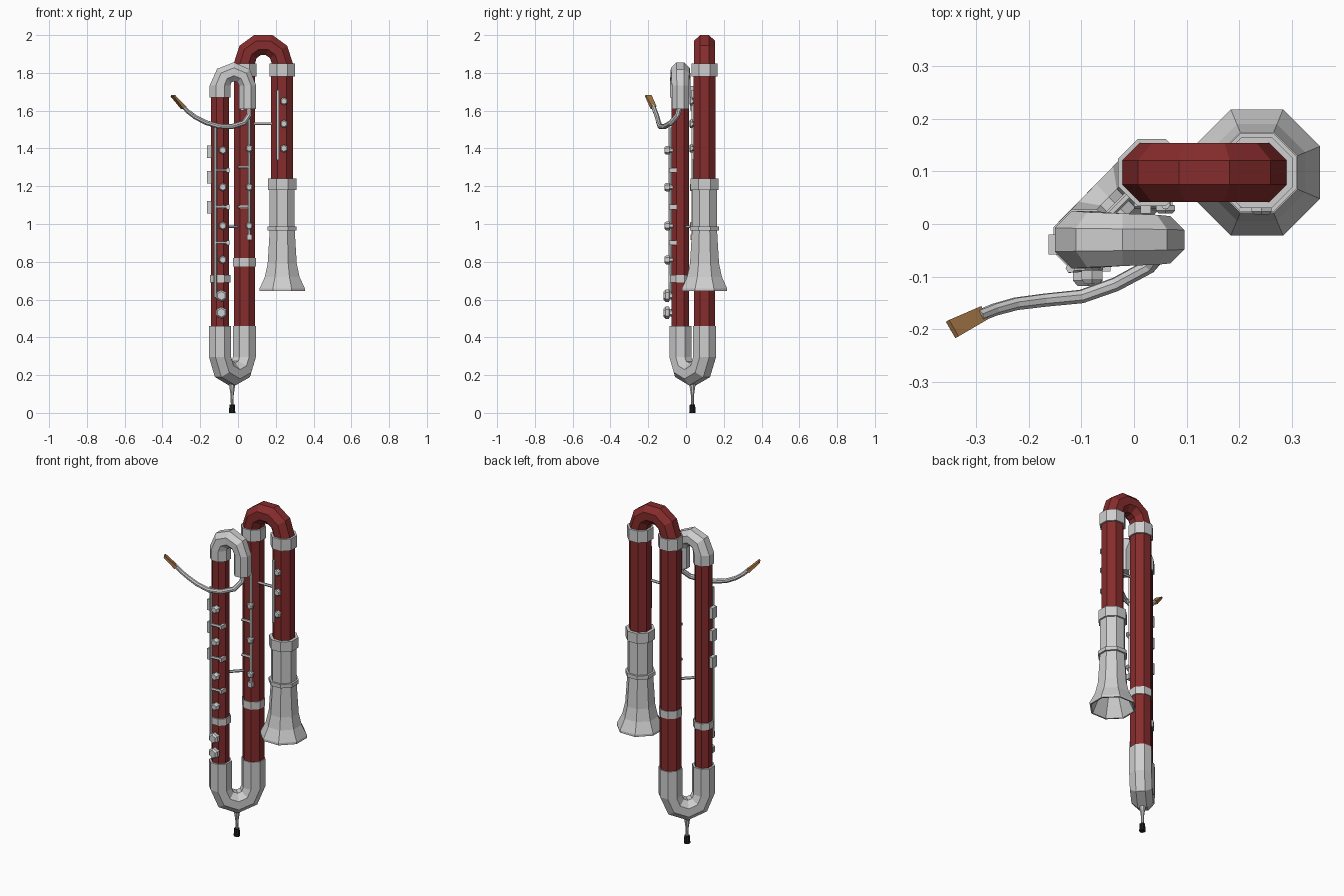
import bpy, bmesh, math
from mathutils import Vector

if "Cube" in bpy.data.objects:
    bpy.data.objects.remove(bpy.data.objects["Cube"], do_unlink=True)


def material(name, color):
    m = bpy.data.materials.new(name)
    m.use_nodes = True
    m.diffuse_color = (*color, 1)
    m.node_tree.nodes["Principled BSDF"].inputs["Base Color"].default_value = (*color, 1)
    return m


WOOD = material("red wood", (0.24, 0.025, 0.025))
SILVER = material("silver", (0.62, 0.62, 0.62))
CANE = material("cane", (0.42, 0.2, 0.07))
RUBBER = material("black rubber", (0.012, 0.012, 0.012))


def finish(name, bm, mat):
    bmesh.ops.recalc_face_normals(bm, faces=bm.faces)
    mesh = bpy.data.meshes.new(name)
    bm.to_mesh(mesh)
    bm.free()
    mesh.materials.append(mat)
    ob = bpy.data.objects.new(name, mesh)
    bpy.context.collection.objects.link(ob)
    return ob


def sweep(name, rings, mat, sides=8, ref=(0, 1, 0)):
    """Skin rings of (centre, flat-side radius, direction), closed at both ends."""
    bm = bmesh.new()
    u, loops = Vector(ref), []
    for p, r, t in rings:
        t = Vector(t).normalized()
        u = (u - t * u.dot(t)).normalized()
        v = t.cross(u)
        rr = r / math.cos(math.pi / sides)
        angles = [(i + 0.5) * math.tau / sides for i in range(sides)]
        loops.append([bm.verts.new(Vector(p) + rr * (math.cos(a) * u + math.sin(a) * v))
                      for a in angles])
    for a, b in zip(loops, loops[1:]):
        for i in range(sides):
            j = (i + 1) % sides
            bm.faces.new((a[i], a[j], b[j], b[i]))
    bm.faces.new(loops[0])
    bm.faces.new(loops[-1])
    return finish(name, bm, mat)


def turned(name, xy, profile, mat, sides=8):
    """Vertical part from (radius, height) pairs."""
    return sweep(name, [((*xy, z), r, (0, 0, 1)) for r, z in profile], mat, sides)


def rod(name, a, b, r, mat=SILVER, sides=6):
    d = Vector(b) - Vector(a)
    ref = (0, 0, 1) if abs(d.z) < d.length * 0.9 else (0, 1, 0)
    return sweep(name, [(a, r, d), (b, r, d)], mat, sides, ref)


def box(name, lo, hi, mat=SILVER):
    bm = bmesh.new()
    bmesh.ops.create_cube(bm, size=1)
    for v in bm.verts:
        v.co = [l + (c + 0.5) * (h - l) for c, l, h in zip(v.co, lo, hi)]
    return finish(name, bm, mat)


def u_bend(name, a, b, z, end_a, end_b, r_a, r_b, segs, up, mat):
    """Half-circle tube from xy a to xy b about height z, with straight ends."""
    a, b, z_axis = Vector((*a, 0)), Vector((*b, 0)), Vector((0, 0, up))
    mid, half = (a + b) / 2, (b - a) / 2
    rings = [((a.x, a.y, end_a), r_a, z_axis)]
    for i in range(segs + 1):
        t = math.pi * i / segs
        p = mid - half * math.cos(t) + z_axis * half.length * math.sin(t)
        p.z += z
        d = half.normalized() * math.sin(t) + z_axis * math.cos(t)
        rings.append((p, r_a + (r_b - r_a) * i / segs, d))
    rings.append(((b.x, b.y, end_b), r_b, -z_axis))
    return sweep(name, rings, mat, 8, half.cross(z_axis).normalized())


# Main tubes
WING, LONG, BELL = (-0.095, -0.03), (0.034, 0.098), (0.234, 0.098)
turned("wing_tube", WING, [(0.047, 0.44), (0.047, 1.69)], WOOD)
turned("long_tube", LONG, [(0.056, 0.44), (0.056, 1.83)], WOOD)
turned("bell_tube", BELL, [(0.058, 1.2), (0.058, 1.83)], WOOD)

# Bends
u_bend("boot_bend", WING, LONG, 0.296, 0.46, 0.46, 0.058, 0.061, 4, -1, SILVER)
u_bend("top_bend", LONG, BELL, 1.852, 1.8, 1.8, 0.056, 0.056, 5, 1, WOOD)
u_bend("crook_bend", WING, (0.051, -0.03), 1.733, 1.67, 1.61, 0.055, 0.045, 4, 1, SILVER)

# Collars and bands
for name, xy, r, lo, hi in [("long_collar", LONG, 0.064, 1.78, 1.85),
                            ("bell_collar", BELL, 0.068, 1.78, 1.85),
                            ("wing_band", WING, 0.054, 0.69, 0.73),
                            ("long_band", LONG, 0.06, 0.775, 0.82)]:
    turned(name, xy, [(r, lo), (r, hi)], SILVER)

# Hollow bell with collar and ring
turned("bell", BELL, [(0.05, 1.15), (0.045, 0.95), (0.058, 0.78), (0.085, 0.71),
                      (0.112, 0.645), (0.12, 0.645), (0.12, 0.658), (0.092, 0.72),
                      (0.077, 0.79), (0.066, 0.97), (0.066, 1.18), (0.075, 1.18),
                      (0.075, 1.24), (0.057, 1.24)], SILVER)
turned("bell_ring", BELL, [(0.077, 0.965), (0.077, 0.987)], SILVER)

# End pin
PIN = (-0.031, 0.034)
turned("end_pin", PIN, [(0.007, 0.03), (0.008, 0.09), (0.012, 0.12), (0.018, 0.16)], SILVER)
turned("pin_tip", PIN, [(0.017, 0), (0.014, 0.045)], RUBBER)

# Mouth pipe
path = [Vector(p) for p in [(0.058, -0.03, 1.63), (0.058, -0.045, 1.575), (0.03, -0.08, 1.535),
                            (-0.035, -0.115, 1.515), (-0.1, -0.138, 1.517), (-0.17, -0.145, 1.537),
                            (-0.225, -0.152, 1.565), (-0.265, -0.163, 1.595), (-0.295, -0.175, 1.627)]]
rings = []
for i, p in enumerate(path):
    d = path[min(i + 1, len(path) - 1)] - path[max(i - 1, 0)]
    rings.append((p, 0.014 - 0.0004 * i, d))
sweep("mouth_pipe", rings, SILVER)

# Reed, flattened and widening to its tip
base, tip = Vector((-0.29, -0.172, 1.617)), Vector((-0.346, -0.2, 1.68))
wide = Vector((0.5, -0.87, 0))
thin = wide.cross(tip - base).normalized()
bm = bmesh.new()
ends = []
for p, w, t in [(base, 0.014, 0.01), (tip, 0.018, 0.005)]:
    ends.append([bm.verts.new(p + wide * w * sx + thin * t * sy)
                 for sx, sy in [(-1, -1), (1, -1), (1, 1), (-1, 1)]])
for i in range(4):
    j = (i + 1) % 4
    bm.faces.new((ends[0][i], ends[0][j], ends[1][j], ends[1][i]))
for e in ends:
    bm.faces.new(e)
finish("reed", bm, CANE)


# Keys facing the front
def key(name, x, y, z, r, depth):
    steps = [(0.6, 0.01), (0.6, -depth * 0.25), (1, -depth * 0.3), (1, -depth * 0.75), (0.7, -depth)]
    sweep(name, [((x, y + dy, z), r * k, (0, -1, 0)) for k, dy in steps], SILVER, 6, (1, 0, 0))


for z in (1.39, 1.195, 0.99, 0.81):
    key("wing_key", -0.08, -0.077, z, 0.02, 0.037)
for z in (0.62, 0.53):
    key("thumb_key", -0.088, -0.077, z, 0.028, 0.041)
for z in (1.4, 1.195, 0.99):
    key("long_key", 0.06, 0.042, z, 0.018, 0.022)
for z in (1.65, 1.53, 1.4):
    key("bell_key", 0.243, 0.04, z, 0.019, 0.022)

# Key rods
rod("wing_rod", (-0.121, -0.084, 0.61), (-0.121, -0.084, 1.51), 0.008)
rod("long_rod", (0.06, 0.037, 0.92), (0.06, 0.037, 1.6), 0.008)
box("long_rod_foot", (0.047, 0.023, 0.915), (0.073, 0.045, 0.945))
box("bell_rod", (0.203, 0.03, 1.34), (0.217, 0.045, 1.71))
box("long_plate", (0.012, 0.02, 1.6), (0.032, 0.045, 1.73))

# Levers with end knobs
for z in (1.285, 1.09, 0.9):
    rod("wing_lever", (-0.125, -0.085, z), (-0.05, -0.08, z), 0.007)
    box("wing_lever_knob", (-0.06, -0.09, z - 0.012), (-0.045, -0.05, z + 0.012))
for z in (1.3, 1.09):
    rod("long_lever", (0.0, 0.037, z), (0.06, 0.037, z), 0.007)

# Side touch plates
for z in (1.383, 1.248, 1.088):
    box("side_plate", (-0.163, -0.058, z - 0.033), (-0.14, -0.02, z + 0.033))

# Struts between the tubes
rod("upper_strut", (0.07, 0.075, 1.53), (0.2, 0.075, 1.53), 0.007)
rod("lower_strut", (-0.075, -0.01, 0.985), (0.015, 0.08, 0.985), 0.007)
